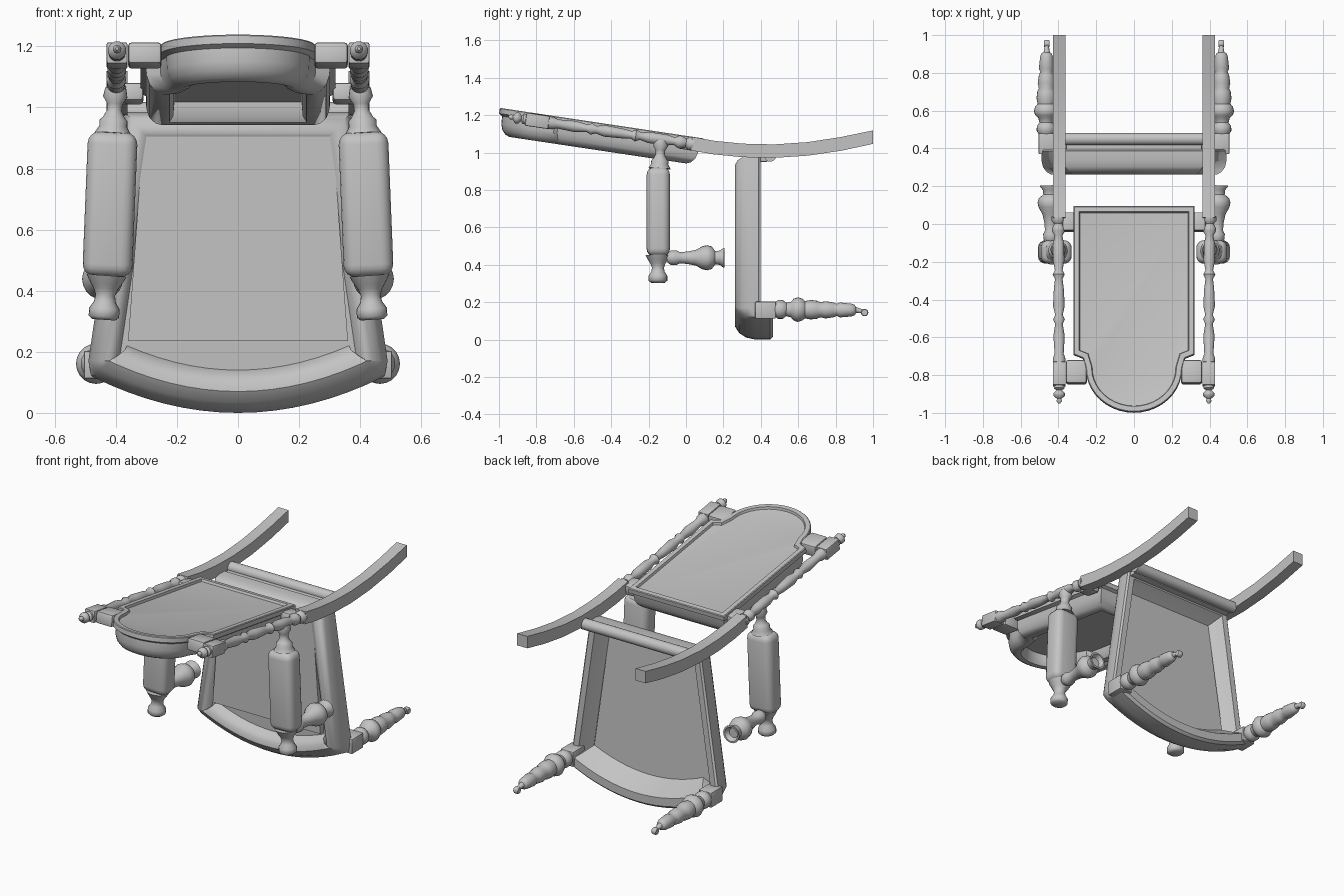
import bpy, bmesh, math
from mathutils import Vector

cube = bpy.data.objects.get("Cube")
if cube:
    bpy.data.objects.remove(cube, do_unlink=True)

grey = bpy.data.materials.new("plain grey")
grey.use_nodes = True
grey.diffuse_color = (0.55, 0.55, 0.55, 1)
grey.node_tree.nodes["Principled BSDF"].inputs["Base Color"].default_value = (0.55, 0.55, 0.55, 1)


def finish(name, bm, angle=35):
    bmesh.ops.recalc_face_normals(bm, faces=bm.faces)
    mesh = bpy.data.meshes.new(name)
    bm.to_mesh(mesh)
    bm.free()
    mesh.materials.append(grey)
    obj = bpy.data.objects.new(name, mesh)
    bpy.context.collection.objects.link(obj)
    bpy.ops.object.select_all(action='DESELECT')
    obj.select_set(True)
    bpy.context.view_layer.objects.active = obj
    bpy.ops.object.shade_smooth_by_angle(angle=math.radians(angle))
    return obj


def loft(name, rings, angle=35):
    """Skin closed rings of equal length and cap both ends."""
    bm = bmesh.new()
    loops = [[bm.verts.new(p) for p in ring] for ring in rings]
    for a, b in zip(loops, loops[1:]):
        n = len(a)
        for i in range(n):
            j = (i + 1) % n
            bm.faces.new((a[i], a[j], b[j], b[i]))
    bm.faces.new(loops[0])
    bm.faces.new(loops[-1])
    return finish(name, bm, angle)


def turned(name, start, end, profile, sides=20):
    """Lathe a profile of (distance fraction, radius) from start to end."""
    start, end = Vector(start), Vector(end)
    axis = end - start
    turn = axis.to_track_quat('Z', 'Y')
    rings = []
    for t, r in profile:
        rings.append([start + axis * t + turn @ Vector((r * math.cos(a), r * math.sin(a), 0))
                      for a in (2 * math.pi * k / sides for k in range(sides))])
    return loft(name, rings, 50)


def box(name, centre, size, bevel=0.008, tilt=(0, 0, 0), segments=2):
    bm = bmesh.new()
    bmesh.ops.create_cube(bm, size=1)
    for v in bm.verts:
        v.co = Vector(size) * v.co
    bmesh.ops.bevel(bm, geom=bm.edges[:], offset=bevel, segments=segments,
                    profile=0.5, affect='EDGES')
    obj = finish(name, bm)
    obj.location = centre
    obj.rotation_euler = tilt
    return obj


def inset(points, i, d):
    """Move one corner of a counter-clockwise outline inwards by d."""
    p, q, r = points[i - 1], points[i], points[(i + 1) % len(points)]
    a, b = (q - p).normalized(), (r - q).normalized()
    na, nb = Vector((-a.y, a.x)), Vector((-b.y, b.x))
    return q + (na + nb) * d / (1 + na.dot(nb))


# Seat frame: tapering sides and a bowed, deeper rail along the low edge
bow = [Vector((0.48 * t, 0.12 * t * t)) for t in (k / 8 for k in range(-8, 9))]
seat_line = bow + [Vector(p) for p in ((0.49, 0.17), (0.37, 0.985), (-0.37, 0.985), (-0.49, 0.17))]
seat_profile = [(0.1, 0.04), (0.088, 0.015), (0.07, 0.003), (0.05, 0), (0.025, 0.015), (0.008, 0.04),
                (0, 0.075), (0, 0.125), (0.01, 0.135), (0.045, 0.135), (0.06, 0.11), (0.095, 0.06)]
rings = []
for d, depth in seat_profile:
    ring = []
    for i, p in enumerate(seat_line):
        low = 1 if p.y < 0.16 else 0
        q = inset(seat_line, i, d * (1 + 0.4 * low))
        ring.append((q.x, 0.262 + depth * (1 + 0.5 * low), q.y))
    rings.append(ring)
loft("seat_frame", rings, 40)

# Flat seat panel
loft("seat_panel", [[(x, y, z) for x, z in ((-0.36, 0.235), (0.36, 0.235), (0.31, 0.915), (-0.31, 0.915))]
                    for y in (0.272, 0.31)])
turned("seat_rear_rail", (-0.37, 0.45, 0.985), (0.37, 0.45, 0.985), [(0, 0.033), (1, 0.033)])
box("seat_rear_filler", (0, 0.41, 0.965), (0.72, 0.05, 0.03), 0.005)

# Backrest: shouldered outline with an arched crest, hollow on the lower face
crest = [Vector((0.255 * math.cos(a), -0.76 - 0.235 * math.sin(a)))
         for a in (math.pi * k / 20 for k in range(20, -1, -1))]
back_line = [Vector((-0.32, 0.095)), Vector((-0.32, -0.69)), Vector((-0.27, -0.71))] + crest
back_line += [Vector((0.27, -0.71)), Vector((0.32, -0.69)), Vector((0.32, 0.095))]
back_profile = [(0.042, 0.016), (0.034, 0.014), (0.03, 0), (0.004, 0), (0, 0.004), (0, 0.03),
                (0.018, 0.042), (0.02, 0.085), (0.03, 0.115), (0.05, 0.137), (0.072, 0.146),
                (0.095, 0.14), (0.108, 0.12), (0.112, 0.075)]
down = Vector((0, -0.148, -0.989))
rings = []
for d, depth in back_profile:
    flat = [inset(back_line, i, d) for i in range(len(back_line))]
    rings.append([Vector((q.x, q.y, 1.09 - 0.15 * q.y)) + down * depth for q in flat])
loft("backrest", rings, 40)

# Turned profiles
stile_turning = [(0, 0.036), (0.03, 0.036), (0.05, 0.022), (0.08, 0.034), (0.1, 0.034), (0.13, 0.02),
                 (0.18, 0.029), (0.3, 0.03), (0.36, 0.02), (0.39, 0.032), (0.42, 0.02), (0.48, 0.026),
                 (0.6, 0.031), (0.66, 0.02), (0.69, 0.031), (0.72, 0.02), (0.8, 0.03), (0.92, 0.024),
                 (0.95, 0.033), (1, 0.033)]
finial_turning = [(0, 0.028), (0.2, 0.028), (0.3, 0.014), (0.45, 0.03), (0.6, 0.03),
                  (0.75, 0.012), (0.88, 0.014), (1, 0.005)]
leg_turning = [(0, 0.04), (0.04, 0.05), (0.1, 0.05), (0.14, 0.036), (0.2, 0.042), (0.23, 0.058),
               (0.28, 0.066), (0.34, 0.058), (0.37, 0.046), (0.44, 0.052), (0.52, 0.048),
               (0.56, 0.04), (0.62, 0.046), (0.72, 0.04), (0.76, 0.032), (0.8, 0.04),
               (0.94, 0.034), (0.98, 0.028), (1, 0.015)]
support_turning = [(0, 0.026), (0.06, 0.038), (0.15, 0.04), (0.22, 0.03), (0.35, 0.033), (0.5, 0.042),
                   (0.62, 0.062), (0.7, 0.067), (0.78, 0.06), (0.84, 0.036), (0.92, 0.038),
                   (0.98, 0.052), (1, 0.052), (1, 0.042), (0.92, 0.028)]
neck_turning = [(0, 0.034), (0.2, 0.04), (0.35, 0.026), (0.5, 0.024), (0.65, 0.036),
                (0.72, 0.046), (0.85, 0.046), (1, 0.06)]
knob_turning = [(0, 0.066), (0.2, 0.05), (0.3, 0.04), (0.45, 0.032), (0.6, 0.036), (0.75, 0.05),
                (0.93, 0.05), (1, 0.038)]
sabre_path = [(0.03, 1.048), (0.15, 1.027), (0.3, 1.012), (0.47, 1.008), (0.65, 1.02),
              (0.83, 1.047), (1.0, 1.083)]

for side, s in (("left", 1), ("right", -1)):
    # Curved rear leg
    rings = []
    for y, z in sabre_path:
        lean = (y - 0.45) * 0.28 * 0.035
        rings.append([(s * x, y + (-lean if h > 0 else lean) * (0 if y == 1.0 else 1), z + h)
                      for x, h in ((0.362, -0.036), (0.43, -0.036), (0.43, 0.036), (0.362, 0.036))])
    loft(side + "_rear_leg", rings, 30)

    # Back stile, finial and joining blocks
    turned(side + "_stile", (s * 0.4, 0.04, 1.046), (s * 0.396, -0.75, 1.163), stile_turning)
    box(side + "_stile_block", (s * 0.396, -0.795, 1.17), (0.068, 0.125, 0.07), 0.006, (-0.15, 0, 0))
    turned(side + "_finial", (s * 0.396, -0.85, 1.178), (s * 0.396, -0.95, 1.193), finial_turning)
    box(side + "_shoulder_block", (s * 0.305, -0.785, 1.17), (0.11, 0.125, 0.072), 0.012, (-0.15, 0, 0))
    box(side + "_lower_block", (s * 0.345, 0.01, 1.045), (0.07, 0.1, 0.06), 0.012, (-0.15, 0, 0))

    # Arm: turned neck, upholstered pad, end knob
    turned(side + "_arm_neck", (s * 0.4, -0.134, 1.065), (s * 0.41, -0.142, 0.915), neck_turning)
    box(side + "_arm_pad", (s * 0.419, -0.148, 0.683), (0.163, 0.124, 0.475), 0.04,
        (0, -s * 0.04, 0), 4)
    turned(side + "_arm_knob", (s * 0.43, -0.15, 0.45), (s * 0.44, -0.15, 0.305), knob_turning)
    turned(side + "_arm_support", (s * 0.44, -0.1, 0.438), (s * 0.445, 0.205, 0.438), support_turning)

    # Front leg with corner block and castor
    box(side + "_front_leg_block", (s * 0.462, 0.425, 0.158), (0.085, 0.11, 0.09), 0.005)
    turned(side + "_front_leg", (s * 0.465, 0.475, 0.162), (s * 0.463, 0.91, 0.158), leg_turning)
    turned(side + "_castor_fork", (s * 0.462, 0.9, 0.16), (s * 0.462, 0.95, 0.15), [(0, 0.018), (1, 0.01)], 10)
    turned(side + "_castor_wheel", (s * 0.462 - 0.015, 0.955, 0.145), (s * 0.462 + 0.015, 0.955, 0.145),
           [(0, 0.016), (0.2, 0.02), (0.8, 0.02), (1, 0.016)], 14)
